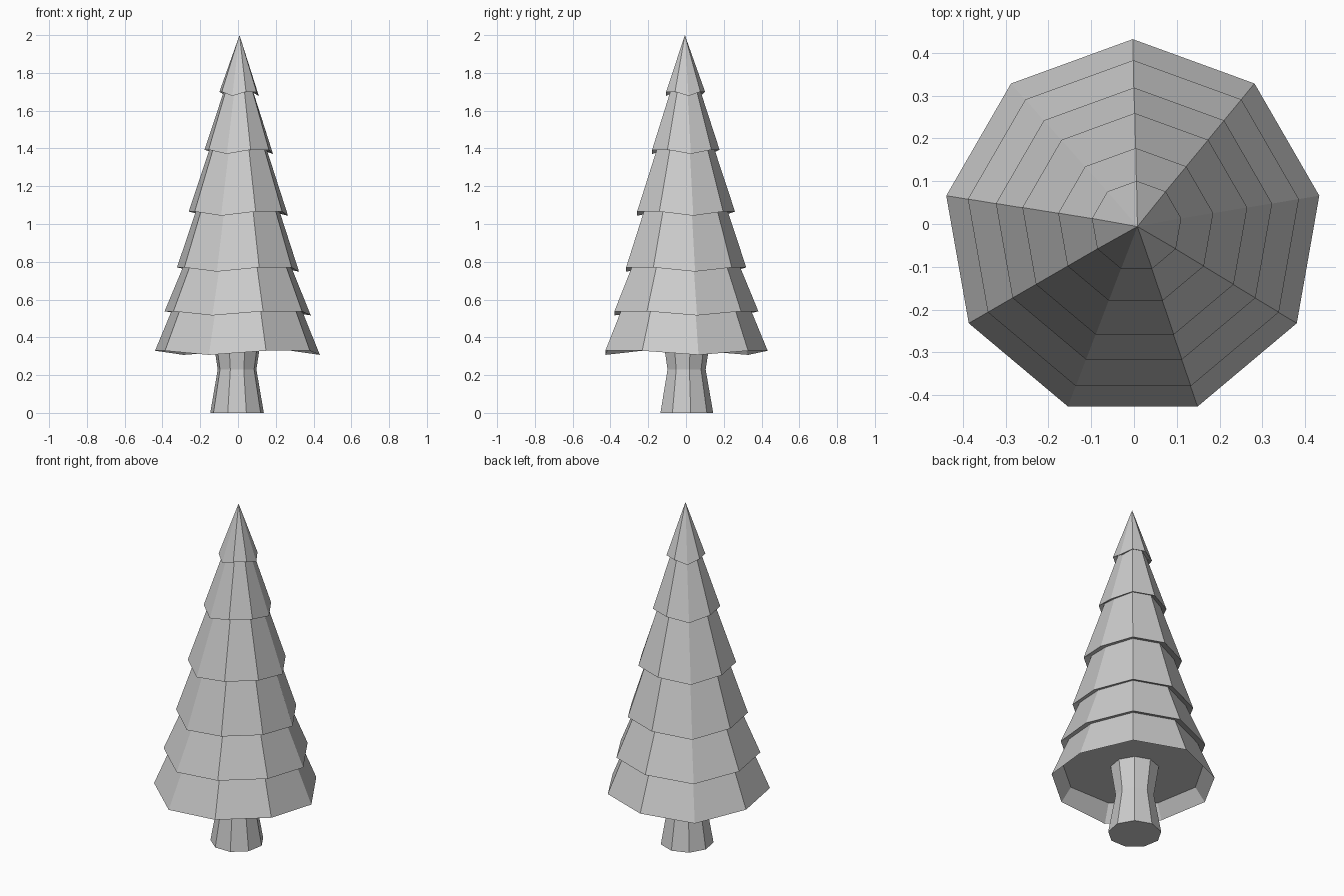
import bpy
import bmesh
from math import cos, sin, radians

if "Cube" in bpy.data.objects:
    bpy.data.objects.remove(bpy.data.objects["Cube"], do_unlink=True)

SIDES = 9
APEX = (0.008, -0.006, 2.0)
DROOP = 0.022          # every third branch tip hangs lower

grey = bpy.data.materials.new("pale_grey")
grey.use_nodes = True
colour = (0.6, 0.6, 0.6, 1)
grey.diffuse_color = colour
grey.node_tree.nodes["Principled BSDF"].inputs["Base Color"].default_value = colour


def ring(bm, radius, z, centre, droop=0):
    """Nine-sided loop with one corner pointing to the back."""
    verts = []
    for i in range(SIDES):
        a = radians(10 + 40 * i)
        drop = droop if i % 3 == 0 else 0
        verts.append(bm.verts.new((centre[0] + radius * cos(a),
                                   centre[1] + radius * sin(a), z - drop)))
    return verts


def bridge(bm, upper, lower):
    for i in range(SIDES):
        j = (i + 1) % SIDES
        bm.faces.new((upper[i], lower[i], lower[j], upper[j]))


def finish(bm, name):
    bmesh.ops.recalc_face_normals(bm, faces=bm.faces)
    mesh = bpy.data.meshes.new(name)
    bm.to_mesh(mesh)
    bm.free()
    mesh.materials.append(grey)
    bpy.context.collection.objects.link(bpy.data.objects.new(name, mesh))


def lean(z):
    """Centre of the foliage at a height: it leans slightly to the apex."""
    t = z / 2
    return (-0.005 + 0.013 * t, -0.012 + 0.008 * t)


# Foliage: rim radius, rim height, radius tucked in under the rim
tiers = [
    (0.106, 1.70, 0.078),
    (0.184, 1.393, 0.153),
    (0.267, 1.066, 0.224),
    (0.328, 0.77, 0.290),
    (0.393, 0.538, 0.350),
    (0.443, 0.329, 0.385),
]
bm = bmesh.new()
tip = bm.verts.new(APEX)
previous = None
for number, (rim_radius, z, neck_radius) in enumerate(tiers):
    rim = ring(bm, rim_radius, z, lean(z), DROOP)
    if previous is None:
        for i in range(SIDES):
            bm.faces.new((tip, rim[i], rim[(i + 1) % SIDES]))
    else:
        bridge(bm, previous, rim)
    lowest = number == len(tiers) - 1
    rise = 0.075 if lowest else 0.015
    neck = ring(bm, neck_radius, z + rise, lean(z), 0 if lowest else DROOP)
    bridge(bm, rim, neck)
    previous = neck
# Recessed underside
bm.faces.new(previous)
finish(bm, "foliage")

# Trunk, pinched at the waist
bm = bmesh.new()
centre = (-0.005, 0.0)
loops = [ring(bm, r, z, centre)
         for r, z in ((0.132, 0.41), (0.104, 0.23), (0.144, 0.0))]
for upper, lower in zip(loops, loops[1:]):
    bridge(bm, upper, lower)
bm.faces.new(loops[0])
bm.faces.new(loops[-1])
finish(bm, "trunk")
